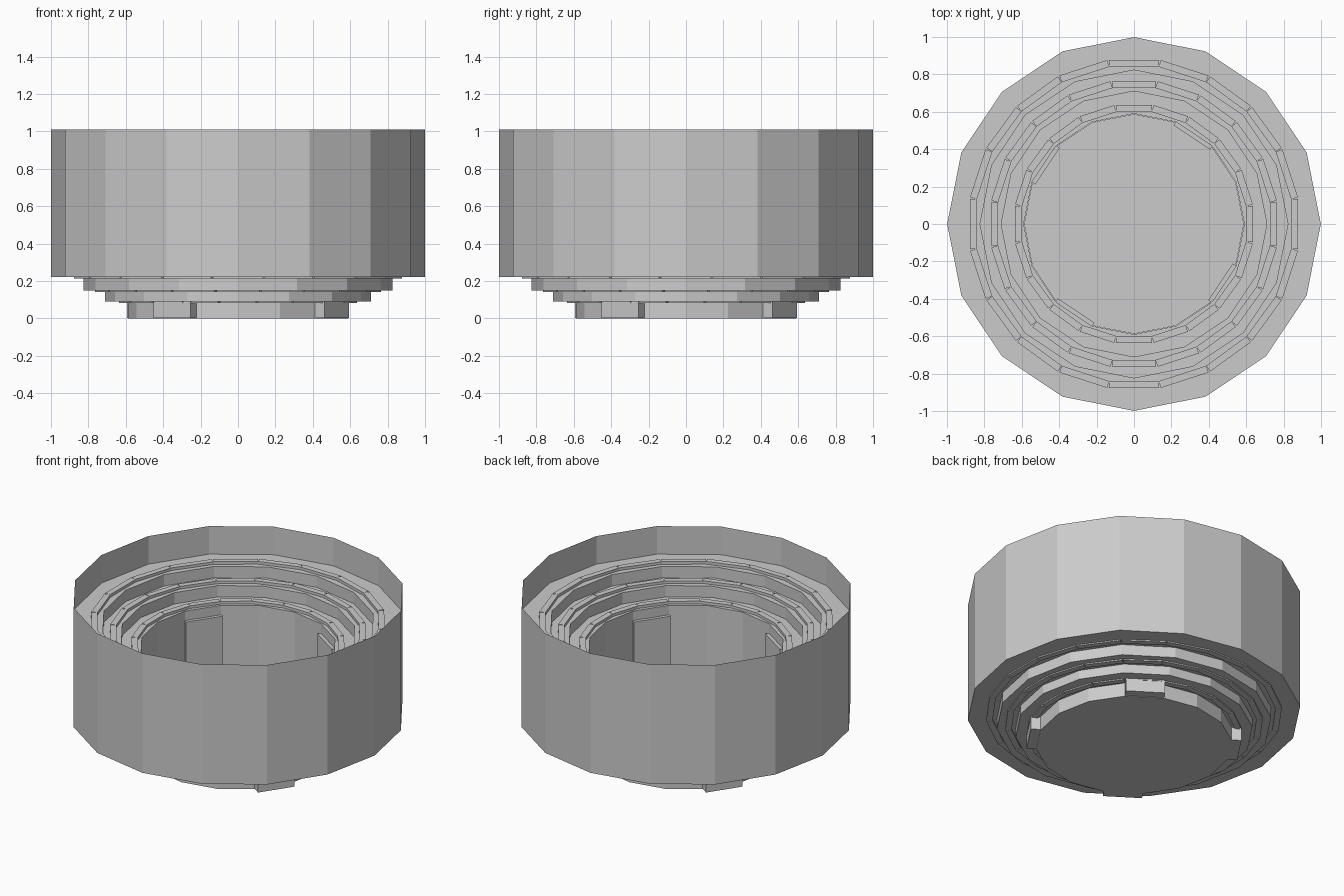
import bpy, bmesh, math
from mathutils import Matrix, Vector

if "Cube" in bpy.data.objects:
    bpy.data.objects.remove(bpy.data.objects["Cube"])

SIDES = 16


def finish(name, bm, recalc=True):
    if recalc:
        bmesh.ops.recalc_face_normals(bm, faces=bm.faces)
    mesh = bpy.data.meshes.new(name)
    bm.to_mesh(mesh)
    bm.free()
    obj = bpy.data.objects.new(name, mesh)
    bpy.context.collection.objects.link(obj)
    return obj


def loop(bm, r, z):
    return [bm.verts.new((r * math.cos(2 * math.pi * i / SIDES),
                          r * math.sin(2 * math.pi * i / SIDES), z))
            for i in range(SIDES)]


def lathe(name, profile, closed=False, cap_first=False):
    """Turn an (r, z) profile into a 16-sided shell."""
    bm = bmesh.new()
    loops = [loop(bm, r, z) for r, z in profile]
    if cap_first:
        bm.faces.new(loops[0])
    pairs = list(zip(loops, loops[1:]))
    if closed:
        pairs.append((loops[-1], loops[0]))
    for a, b in pairs:
        for i in range(SIDES):
            j = (i + 1) % SIDES
            bm.faces.new((a[i], a[j], b[j], b[i]))
    return finish(name, bm)


def box_ring(name, count, start, r0, r1, width, z0, z1):
    """Boxes set tangentially around the centre."""
    bm = bmesh.new()
    for i in range(count):
        rot = Matrix.Rotation(math.radians(start + 360 * i / count), 4, 'Z')
        mid = Matrix.Translation(Vector(((r0 + r1) / 2, 0, (z0 + z1) / 2)))
        size = Matrix.Diagonal((r1 - r0, width, z1 - z0, 1))
        bmesh.ops.create_cube(bm, size=1, matrix=rot @ mid @ size)
    return finish(name, bm)


# Floor with its straight inner wall
lathe("arena_floor", [(0.588, 0.0), (0.588, 0.61)], cap_first=True)

# Thin outer wall
lathe("outer_wall", [(1.0, 0.22), (1.0, 1.01)])

# Stepped tiers, each with a ring of benches: inner r, outer r, bottom, top, bench outer r
tiers = [
    (0.59, 0.712, 0.09, 0.675, 0.637),
    (0.71, 0.825, 0.15, 0.75, 0.765),
    (0.823, 0.999, 0.22, 0.825, 0.878),
]
for n, (r0, r1, z0, z1, bench) in enumerate(tiers, 1):
    lathe(f"tier_{n}", [(r0, z0), (r1, z0), (r1, z1), (r0, z1)], closed=True)
    box_ring(f"tier_{n}_benches", 20, 0, bench - 0.038, bench,
             2 * (bench - 0.02) * math.tan(math.radians(9)) - 0.004,
             z0 - 0.008, z1 + 0.018)

# Four gate blocks through the inner wall
box_ring("gate_blocks", 4, 56.25, 0.557, 0.635, 0.236, 0.003, 0.612)
